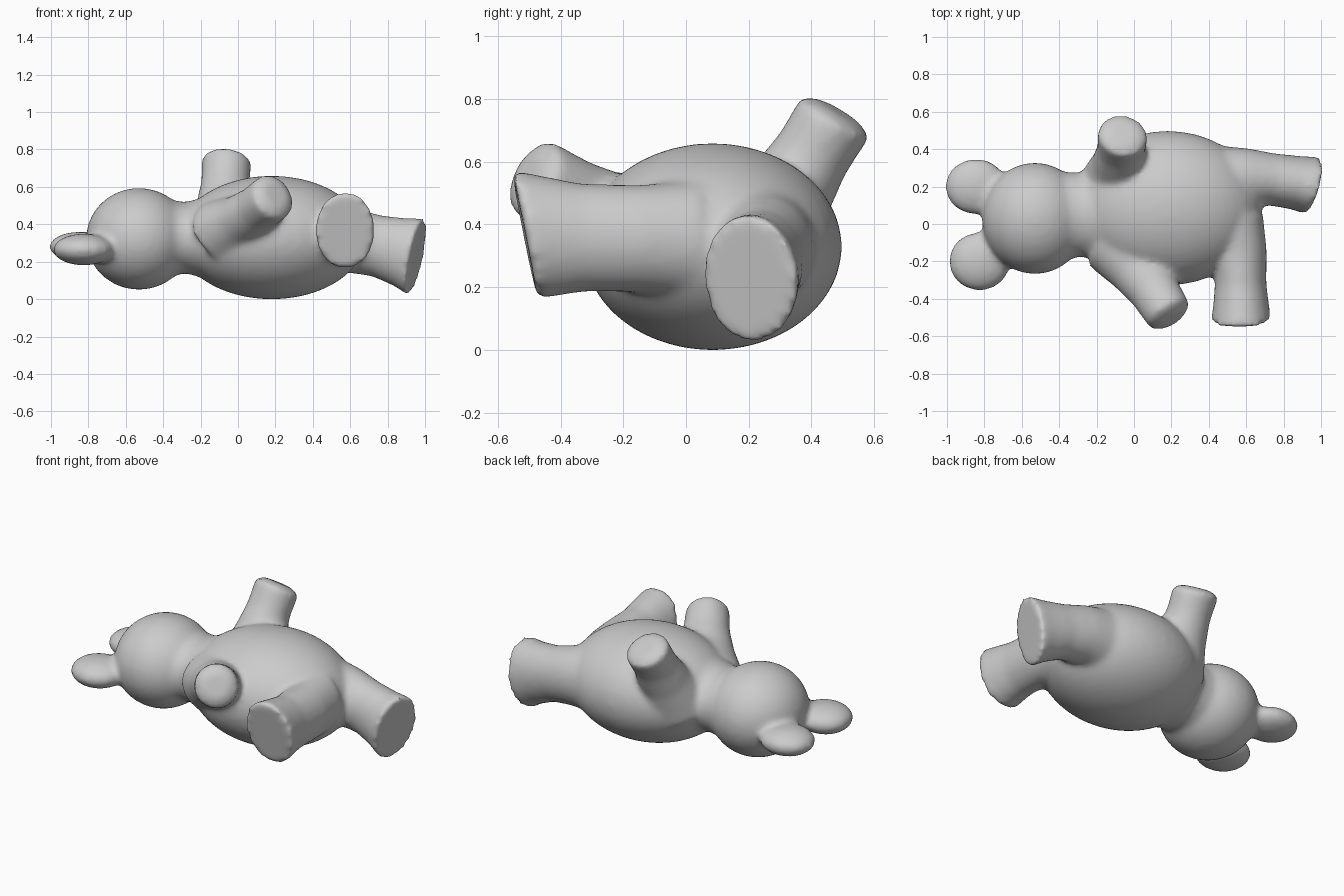
import bpy, bmesh, math
from mathutils import Vector, Matrix

if "Cube" in bpy.data.objects:
    bpy.data.objects.remove(bpy.data.objects["Cube"])

bm = bmesh.new()


def ellipsoid(center, radii):
    """Rounded volume such as head, belly or ear."""
    bmesh.ops.create_uvsphere(
        bm, u_segments=40, v_segments=24, radius=1,
        matrix=Matrix.Translation(center) @ Matrix.Diagonal((*radii, 1)))


def limb(sections, dome=0.0):
    """Loft of oval rings (center, direction, side radius, upright radius)."""
    _, n, ru, rv = sections[-1]
    if dome:
        tip = Vector(sections[-1][0]) + Vector(n).normalized() * dome
        sections = sections + [(tip, n, ru * 0.6, rv * 0.6)]
    rings = []
    for c, n, ru, rv in sections:
        n = Vector(n).normalized()
        u = n.cross(Vector((0, 0, 1))).normalized()
        v = u.cross(n)
        ring = []
        for i in range(32):
            a = math.tau * i / 32
            ring.append(bm.verts.new(Vector(c) + u * ru * math.cos(a) + v * rv * math.sin(a)))
        rings.append(ring)
    for a, b in zip(rings, rings[1:]):
        for i in range(32):
            j = (i + 1) % 32
            bm.faces.new((a[i], a[j], b[j], b[i]))
    bm.faces.new(rings[0][::-1])
    bm.faces.new(rings[-1])


# Belly, head and neck
ellipsoid((0.18, 0.085, 0.329), (0.502, 0.413, 0.33))
ellipsoid((-0.53, 0.03, 0.322), (0.283, 0.298, 0.272))
limb([((-0.45, 0.04, 0.325), (1, 0, 0), 0.24, 0.22),
      ((-0.28, 0.05, 0.328), (1, 0, 0), 0.225, 0.19),
      ((-0.1, 0.06, 0.33), (1, 0, 0), 0.28, 0.24)])

# Ears
ellipsoid((-0.845, 0.2, 0.28), (0.165, 0.15, 0.08))
ellipsoid((-0.825, -0.2, 0.265), (0.165, 0.157, 0.085))

# Raised back arm
up_dir = (0.12, 0.5, 0.85)
limb([((-0.07, 0.22, 0.33), (0, 0.5, 0.86), 0.22, 0.2),
      ((-0.075, 0.325, 0.5), (0, 0.5, 0.86), 0.15, 0.145),
      ((-0.068, 0.40, 0.62), (0, 0.5, 0.86), 0.13, 0.125),
      ((-0.06, 0.475, 0.74), up_dir, 0.135, 0.128)], dome=0.025)

# Front arm
arm_dir = (0.5, -0.76, 0.4)
limb([((-0.06, -0.1, 0.36), arm_dir, 0.22, 0.19),
      ((0.03, -0.24, 0.425), arm_dir, 0.165, 0.14),
      ((0.11, -0.36, 0.485), arm_dir, 0.135, 0.125),
      ((0.188, -0.485, 0.548), arm_dir, 0.125, 0.13)], dome=0.03)

# Front leg with a flat sole
limb([((0.52, 0.05, 0.35), (0, -1, 0), 0.17, 0.19),
      ((0.56, -0.14, 0.355), (0, -1, 0), 0.15, 0.172),
      ((0.57, -0.32, 0.358), (0, -1, -0.05), 0.138, 0.172),
      ((0.573, -0.44, 0.365), (0, -1, -0.15), 0.15, 0.195),
      ((0.573, -0.515, 0.367), (0.03, -1, -0.2), 0.162, 0.212)])

# Side leg with a flat sole
limb([((0.45, 0.22, 0.33), (1, 0, 0), 0.2, 0.2),
      ((0.6, 0.245, 0.315), (1, -0.05, -0.1), 0.16, 0.175),
      ((0.74, 0.238, 0.285), (1, -0.1, -0.15), 0.14, 0.165),
      ((0.87, 0.22, 0.25), (1, -0.18, -0.18), 0.145, 0.185),
      ((0.955, 0.205, 0.225), (0.95, -0.25, -0.2), 0.158, 0.212)])

bmesh.ops.recalc_face_normals(bm, faces=bm.faces[:])
mesh = bpy.data.meshes.new("teddy_bear")
bm.to_mesh(mesh)
bm.free()

# Plain grey finish
grey = bpy.data.materials.new("plain grey")
grey.diffuse_color = (0.6, 0.6, 0.6, 1)
grey.use_nodes = True
grey.node_tree.nodes["Principled BSDF"].inputs["Base Color"].default_value = grey.diffuse_color
mesh.materials.append(grey)

bear = bpy.data.objects.new("teddy_bear", mesh)
bpy.context.collection.objects.link(bear)

# Fuse the volumes into one skin and soften the joins
remesh = bear.modifiers.new("fuse", 'REMESH')
remesh.mode = 'VOXEL'
remesh.voxel_size = 0.016
remesh.use_smooth_shade = True
soften = bear.modifiers.new("soften", 'SMOOTH')
soften.factor = 0.5
soften.iterations = 14
